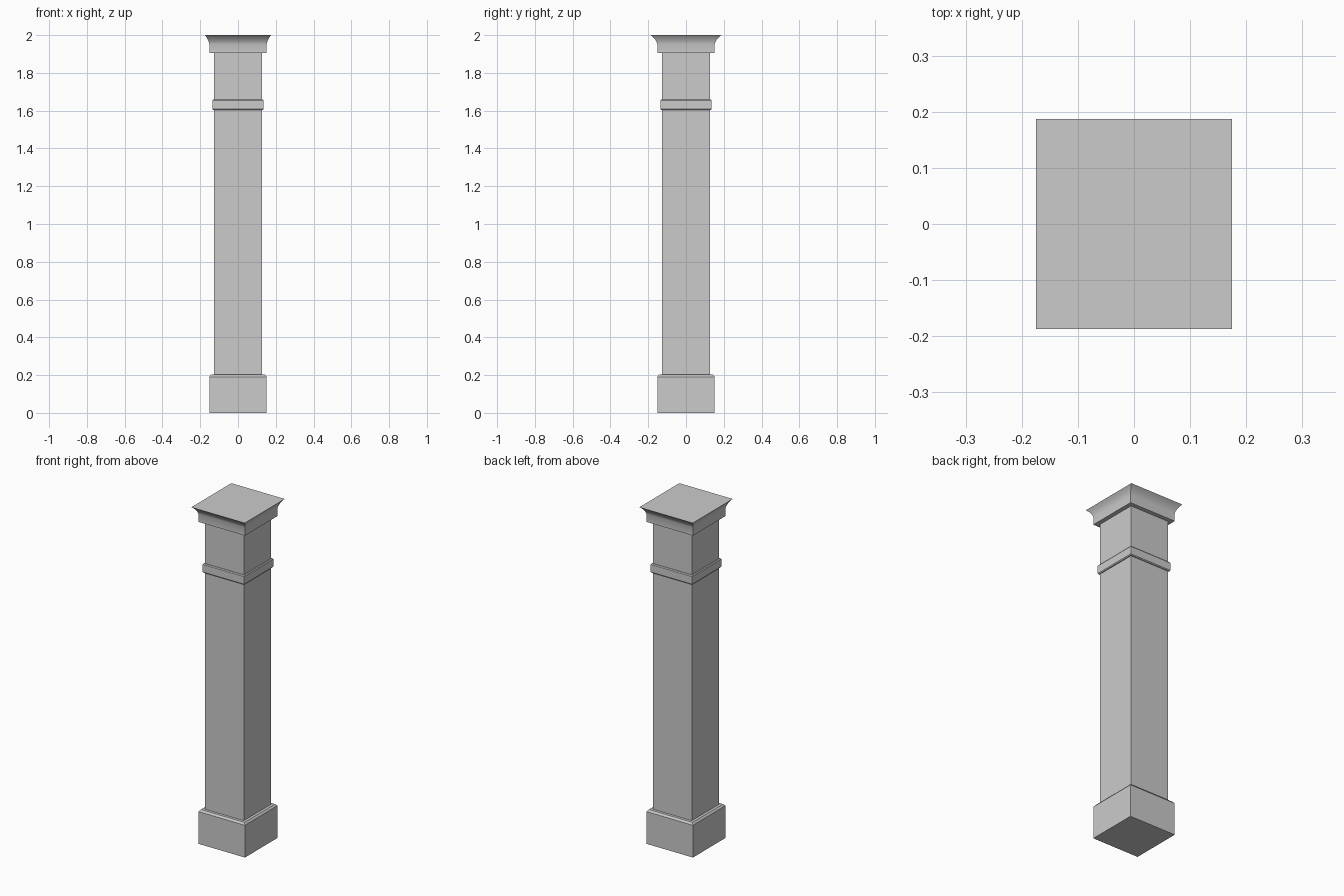
import bpy, bmesh

if "Cube" in bpy.data.objects:
    bpy.data.objects.remove(bpy.data.objects["Cube"])


def stacked(name, rings, smooth=False):
    """Rectangular solid lofted through rings of (half x, half y, z)."""
    bm = bmesh.new()
    loops = [[bm.verts.new((sx * hx, sy * hy, z))
              for sx, sy in ((-1, -1), (1, -1), (1, 1), (-1, 1))]
             for hx, hy, z in rings]
    for a, b in zip(loops, loops[1:]):
        for i in range(4):
            j = (i + 1) % 4
            bm.faces.new((a[i], a[j], b[j], b[i]))
    bm.faces.new(loops[0][::-1])
    bm.faces.new(loops[-1])
    me = bpy.data.meshes.new(name)
    bm.to_mesh(me)
    bm.free()
    ob = bpy.data.objects.new(name, me)
    bpy.context.collection.objects.link(ob)
    if smooth:
        bpy.ops.object.select_all(action='DESELECT')
        ob.select_set(True)
        bpy.context.view_layer.objects.active = ob
        bpy.ops.object.shade_smooth_by_angle()
    return ob


def square(profile):
    return [(h, h, z) for h, z in profile]


# Plinth with a chamfered top edge
stacked("plinth", square([(0.152, 0), (0.152, 0.191), (0.143, 0.202)]))

# Shaft
stacked("shaft", square([(0.127, 0.202), (0.127, 1.906)]))

# Neck band with chamfered edges
stacked("neck_band", square([(0.132, 1.603), (0.136, 1.608),
                             (0.136, 1.653), (0.132, 1.658)]))

# Capital: upright fascia, then a cove flaring to the slightly oblong top
cove = [(0, 0), (0.10, 0.22), (0.26, 0.43), (0.47, 0.64), (0.72, 0.83), (1, 1)]
rings = [(0.152, 0.152, 1.906)]
rings += [(0.152 + 0.023 * t, 0.152 + 0.035 * t, 1.953 + 0.047 * s) for t, s in cove]
stacked("capital", rings, smooth=True)
